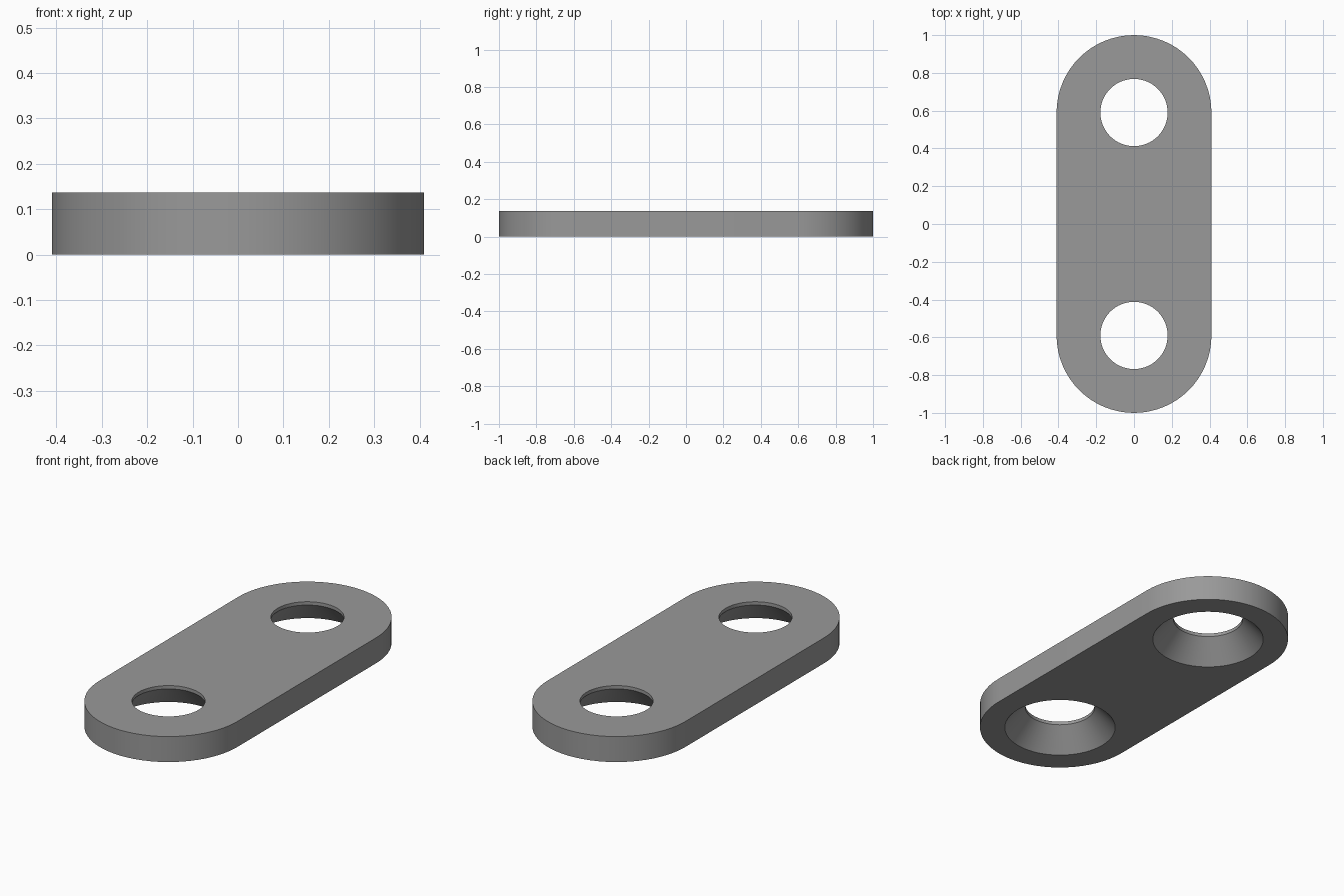
import bpy, bmesh, math

if "Cube" in bpy.data.objects:
    bpy.data.objects.remove(bpy.data.objects["Cube"])

END_Y = 0.59       # centre of each rounded end and hole
END_R = 0.41       # radius of the rounded ends
HEIGHT = 0.137
HOLE_R = 0.178     # through hole
SINK_R = 0.283     # countersink rim on the underside
LIP_Z = 0.119      # where the countersink meets the straight hole
SEG = 64

bm = bmesh.new()


def ring(points, z):
    """Closed loop of vertices and edges at height z."""
    verts = [bm.verts.new((x, y, z)) for x, y in points]
    edges = [bm.edges.new((v, verts[(i + 1) % len(verts)])) for i, v in enumerate(verts)]
    return verts, edges


def wall(a, b):
    """Band of quads between two matching loops."""
    n = len(a)
    for i in range(n):
        j = (i + 1) % n
        bm.faces.new((a[i], a[j], b[j], b[i]))


def circle(radius, cy):
    return [(radius * math.cos(2 * math.pi * i / SEG),
             cy + radius * math.sin(2 * math.pi * i / SEG)) for i in range(SEG)]


# Outer wall: outline with two rounded ends
outline = []
for start, cy in ((0, END_Y), (math.pi, -END_Y)):
    for i in range(SEG // 2 + 1):
        a = start + math.pi * i / (SEG // 2)
        outline.append((END_R * math.cos(a), cy + END_R * math.sin(a)))
bottom, bottom_edges = ring(outline, 0)
top, top_edges = ring(outline, HEIGHT)
wall(bottom, top)

# Countersunk holes: cone from below, then a short straight lip
for cy in (-END_Y, END_Y):
    rim, rim_edges = ring(circle(SINK_R, cy), 0)
    lip, _ = ring(circle(HOLE_R, cy), LIP_Z)
    mouth, mouth_edges = ring(circle(HOLE_R, cy), HEIGHT)
    wall(rim, lip)
    wall(lip, mouth)
    bottom_edges += rim_edges
    top_edges += mouth_edges

# Flat top and underside, filled around the holes
for edges, normal in ((bottom_edges, (0, 0, -1)), (top_edges, (0, 0, 1))):
    bmesh.ops.triangle_fill(bm, edges=edges, use_beauty=True, normal=normal)
bmesh.ops.recalc_face_normals(bm, faces=bm.faces)

mesh = bpy.data.meshes.new("link_plate")
bm.to_mesh(mesh)
bm.free()

# Plate object and its colour
grey = bpy.data.materials.new("plain grey")
grey.diffuse_color = (0.32, 0.32, 0.32, 1)
grey.use_nodes = True
grey.node_tree.nodes["Principled BSDF"].inputs["Base Color"].default_value = grey.diffuse_color
mesh.materials.append(grey)
plate = bpy.data.objects.new("link_plate", mesh)
bpy.context.collection.objects.link(plate)
bpy.context.view_layer.objects.active = plate
plate.select_set(True)
bpy.ops.object.shade_smooth_by_angle(angle=math.radians(30))
